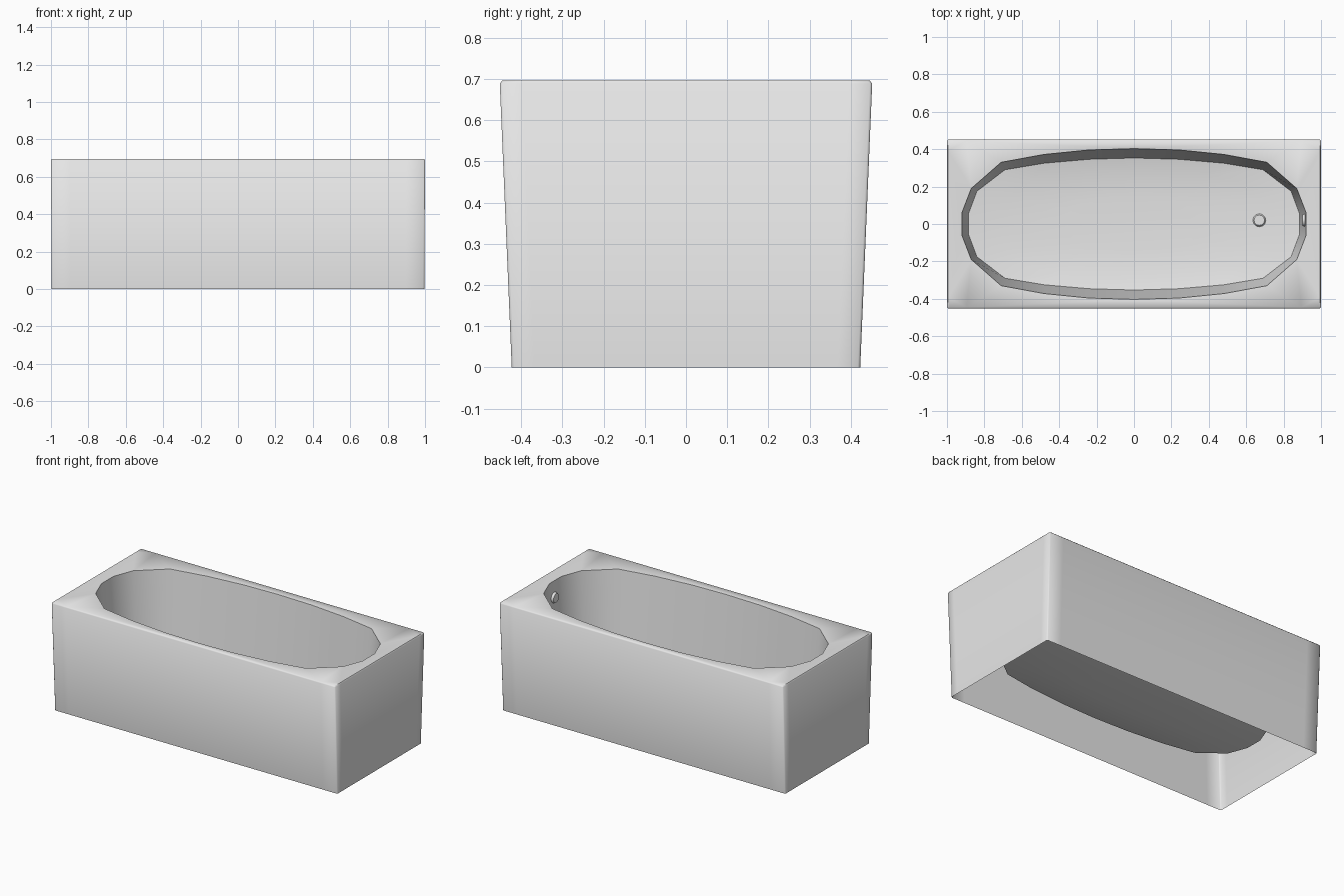
import bpy, bmesh, math
from mathutils import Matrix

if "Cube" in bpy.data.objects:
    bpy.data.objects.remove(bpy.data.objects["Cube"])

white = bpy.data.materials.new("light_enamel")
white.diffuse_color = (0.8, 0.8, 0.8, 1)
white.use_nodes = True
white.node_tree.nodes["Principled BSDF"].inputs["Base Color"].default_value = white.diffuse_color


def finish(name, bm, angle):
    bmesh.ops.recalc_face_normals(bm, faces=bm.faces)
    me = bpy.data.meshes.new(name)
    bm.to_mesh(me)
    bm.free()
    me.materials.append(white)
    ob = bpy.data.objects.new(name, me)
    bpy.context.collection.objects.link(ob)
    bpy.ops.object.select_all(action='DESELECT')
    ob.select_set(True)
    bpy.context.view_layer.objects.active = ob
    bpy.ops.object.shade_smooth_by_angle(angle=math.radians(angle))
    return ob


def mirror_quarter(q):
    """Counter-clockwise loop from a quarter outline running from +x to x = 0."""
    half = q + [(-x, y) for x, y in reversed(q) if x > 0]
    return half + [(-x, -y) for x, y in half]


def box_loop(x, y):
    c = 0.006
    return mirror_quarter([(x, y - 0.055), (x, y - c), (x - c, y), (x - 0.1, y)])


def ring(bm, pts, z):
    return [bm.verts.new((x, y, z)) for x, y in pts]


def bridge(bm, a, b):
    n = len(a)
    for i in range(n):
        j = (i + 1) % n
        bm.faces.new((a[i], a[j], b[j], b[i]))


def loop_edges(bm, r):
    return [bm.edges.get((r[i], r[(i + 1) % len(r)])) for i in range(len(r))]


# basin outlines at the opening and at the floor
opening = mirror_quarter([(0.92, 0.06), (0.87, 0.19), (0.71, 0.33),
                          (0.48, 0.372), (0.24, 0.396), (0, 0.403)])
floor = mirror_quarter([(0.885, 0.055), (0.84, 0.175), (0.69, 0.29),
                        (0.48, 0.325), (0.24, 0.346), (0, 0.353)])

# tub: open-bottomed tapered apron, rim and basin as one sheet
bm = bmesh.new()
foot = ring(bm, box_loop(0.996, 0.423), 0)
top = ring(bm, box_loop(1.0, 0.452), 0.689)
edge = ring(bm, box_loop(0.995, 0.446), 0.696)
bridge(bm, foot, top)
bridge(bm, top, edge)
lip = ring(bm, opening, 0.688)
low = ring(bm, floor, 0.205)
bridge(bm, lip, low)
bmesh.ops.triangle_fill(bm, use_beauty=True,
                        edges=loop_edges(bm, edge) + loop_edges(bm, lip))
prev = low
for s, z in ((0.8, 0.19), (0.4, 0.18)):
    r = ring(bm, [(x * s, y * s) for x, y in floor], z)
    bridge(bm, prev, r)
    prev = r
bm.faces.new(prev)
finish("tub", bm, 50)


def disc(name, radius, depth, matrix):
    b = bmesh.new()
    bmesh.ops.create_cone(b, cap_ends=True, segments=12, radius1=radius,
                          radius2=radius * 0.8, depth=depth, matrix=matrix)
    finish(name, b, 30)


# drain in the floor and overflow plate on the end wall
disc("drain", 0.035, 0.01, Matrix.Translation((0.67, 0.02, 0.195)))
disc("overflow", 0.036, 0.016, Matrix.Translation((0.908, 0.02, 0.585))
     @ Matrix.Rotation(-math.pi / 2, 4, 'Y'))
